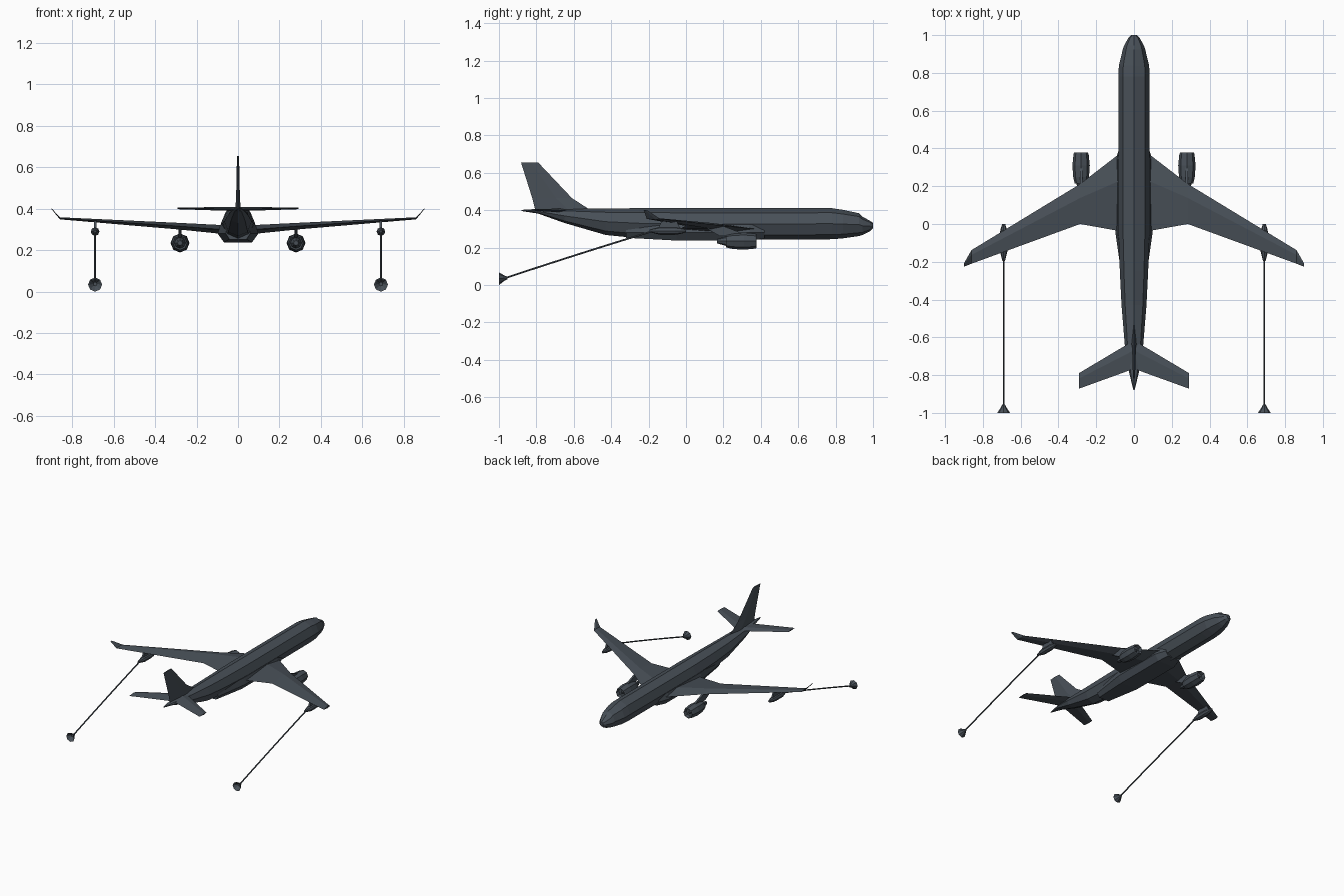
import bpy, bmesh
from math import sin, cos, pi
from mathutils import Vector

if "Cube" in bpy.data.objects:
    bpy.data.objects.remove(bpy.data.objects["Cube"])

mat = bpy.data.materials.new("slate_paint")
mat.diffuse_color = (0.065, 0.08, 0.097, 1)
mat.use_nodes = True
mat.node_tree.nodes["Principled BSDF"].inputs["Base Color"].default_value = mat.diffuse_color


def loft(name, rings, mirror=False):
    """Skin a list of equal-sized rings, cap both ends, optionally mirror in x."""
    bm = bmesh.new()
    vs = [[bm.verts.new(p) for p in r] for r in rings]
    n = len(rings[0])
    for a, b in zip(vs, vs[1:]):
        for i in range(n):
            bm.faces.new((a[i], a[(i + 1) % n], b[(i + 1) % n], b[i]))
    bm.faces.new(vs[0])
    bm.faces.new(vs[-1])
    bmesh.ops.recalc_face_normals(bm, faces=bm.faces)
    me = bpy.data.meshes.new(name)
    bm.to_mesh(me)
    bm.free()
    ob = bpy.data.objects.new(name, me)
    me.materials.append(mat)
    bpy.context.collection.objects.link(ob)
    if mirror:
        ob.modifiers.new("mirror", 'MIRROR').use_mirror_merge = False
    return ob


def ring(x, y, z, rx, rz, n=8, start=0.0):
    """Ring facing along y."""
    return [(x + rx * sin(start + 2 * pi * i / n), y, z + rz * cos(start + 2 * pi * i / n))
            for i in range(n)]


def foil(x, le, te, z, t):
    """Simple four-point wing section."""
    mid = le + (te - le) * 0.35
    return [(x, le, z), (x, mid, z + t / 2), (x, te, z), (x, mid, z - t / 2)]


def blade(x, z0, z1, y0, y1, w0, w1):
    """Block strut tapering in length from z0 to z1; y0/y1 = (front, back)."""
    return [[(x - w, f, z), (x + w, f, z), (x + w, b, z), (x - w, b, z)]
            for z, (f, b), w in ((z0, y0, w0), (z1, y1, w1))]


# Fuselage: y, half width, top, bottom
body = [(1.0, 0.014, 0.333, 0.303), (0.985, 0.03, 0.343, 0.289), (0.945, 0.052, 0.365, 0.268),
        (0.925, 0.059, 0.384, 0.262), (0.84, 0.08, 0.402, 0.25), (0.78, 0.083, 0.411, 0.245),
        (0.0, 0.083, 0.411, 0.242), (-0.25, 0.075, 0.411, 0.25), (-0.43, 0.066, 0.41, 0.268),
        (-0.65, 0.048, 0.408, 0.332), (-0.79, 0.025, 0.407, 0.382), (-0.88, 0.003, 0.402, 0.396)]
loft("fuselage", [ring(0, y, (t + b) / 2, w, (t - b) / 2) for y, w, t, b in body])

# Belly fairing around the wing root: y, scale
fair = [(0.42, 0.72), (0.34, 1.0), (-0.05, 1.0), (-0.32, 0.6)]
loft("belly_fairing", [[(-0.085 * s, y, 0.325), (-0.098 * s, y, 0.28), (-0.068 * s, y, 0.275 - 0.037 * s),
                        (0.068 * s, y, 0.275 - 0.037 * s), (0.098 * s, y, 0.28), (0.085 * s, y, 0.325)]
                       for y, s in fair])

# Wings with upturned tips
loft("wing", [foil(0.04, 0.40, -0.04, 0.298, 0.042), foil(0.09, 0.362, -0.035, 0.301, 0.042),
              foil(0.285, 0.212, 0.0, 0.316, 0.032), foil(0.86, -0.138, -0.21, 0.354, 0.010),
              foil(0.90, -0.208, -0.226, 0.40, 0.004)], mirror=True)

# Horizontal tail
loft("tailplane", [foil(0.01, -0.622, -0.77, 0.399, 0.02), foil(0.292, -0.79, -0.872, 0.402, 0.008)],
     mirror=True)

# Vertical fin with dorsal fillet: z, front y, back y, half thickness
fin = [(0.39, -0.49, -0.80, 0.012), (0.41, -0.525, -0.808, 0.012),
       (0.465, -0.61, -0.822, 0.009), (0.655, -0.79, -0.882, 0.005)]
loft("fin", [[(0, f, z), (w, f + (b - f) * 0.4, z), (0, b, z), (-w, f + (b - f) * 0.4, z)]
             for z, f, b, w in fin])

# Engines: nacelle with recessed intake and an exhaust core: y, radius
EX, EZ = 0.28, 0.235
nacelle = [(0.35, 0.032), (0.378, 0.036), (0.37, 0.040), (0.31, 0.046), (0.25, 0.042),
           (0.215, 0.034), (0.22, 0.027), (0.165, 0.012)]
loft("engine", [ring(EX, y, EZ, r, r) for y, r in nacelle], mirror=True)
loft("engine_spinner", [ring(EX, 0.349, EZ, 0.012, 0.012), ring(EX, 0.368, EZ, 0.002, 0.002)], mirror=True)
loft("engine_pylon", blade(EX, 0.262, 0.315, (0.34, 0.18), (0.20, 0.09), 0.007, 0.007), mirror=True)

# Refuelling pods under the outer wings
PX, PZ = 0.69, 0.29
pod = [(0.0, 0.008), (-0.03, 0.017), (-0.06, 0.021), (-0.14, 0.021), (-0.195, 0.007)]
loft("refuel_pod", [ring(PX, y, PZ, r, r) for y, r in pod], mirror=True)
loft("pod_pylon", blade(PX, 0.30, 0.343, (-0.03, -0.15), (-0.05, -0.13), 0.006, 0.006), mirror=True)

# Trailing hoses along a shallow curve
a, c, b = Vector((0, -0.18, 0.288)), Vector((0, -0.58, 0.166)), Vector((0, -0.965, 0.038))
hose = [a * (1 - t) ** 2 + c * 2 * t * (1 - t) + b * t * t for t in [i / 8 for i in range(9)]]
loft("hose", [ring(PX, p.y, p.z, 0.005, 0.005, 6) for p in hose], mirror=True)

# Drogue baskets, hollow behind
drogue = [(-0.955, 0.038, 0.007), (-0.972, 0.037, 0.015), (-1.0, 0.034, 0.034),
          (-0.998, 0.034, 0.029), (-0.975, 0.037, 0.009)]
loft("drogue", [ring(PX, y, z, r, r) for y, z, r in drogue], mirror=True)
